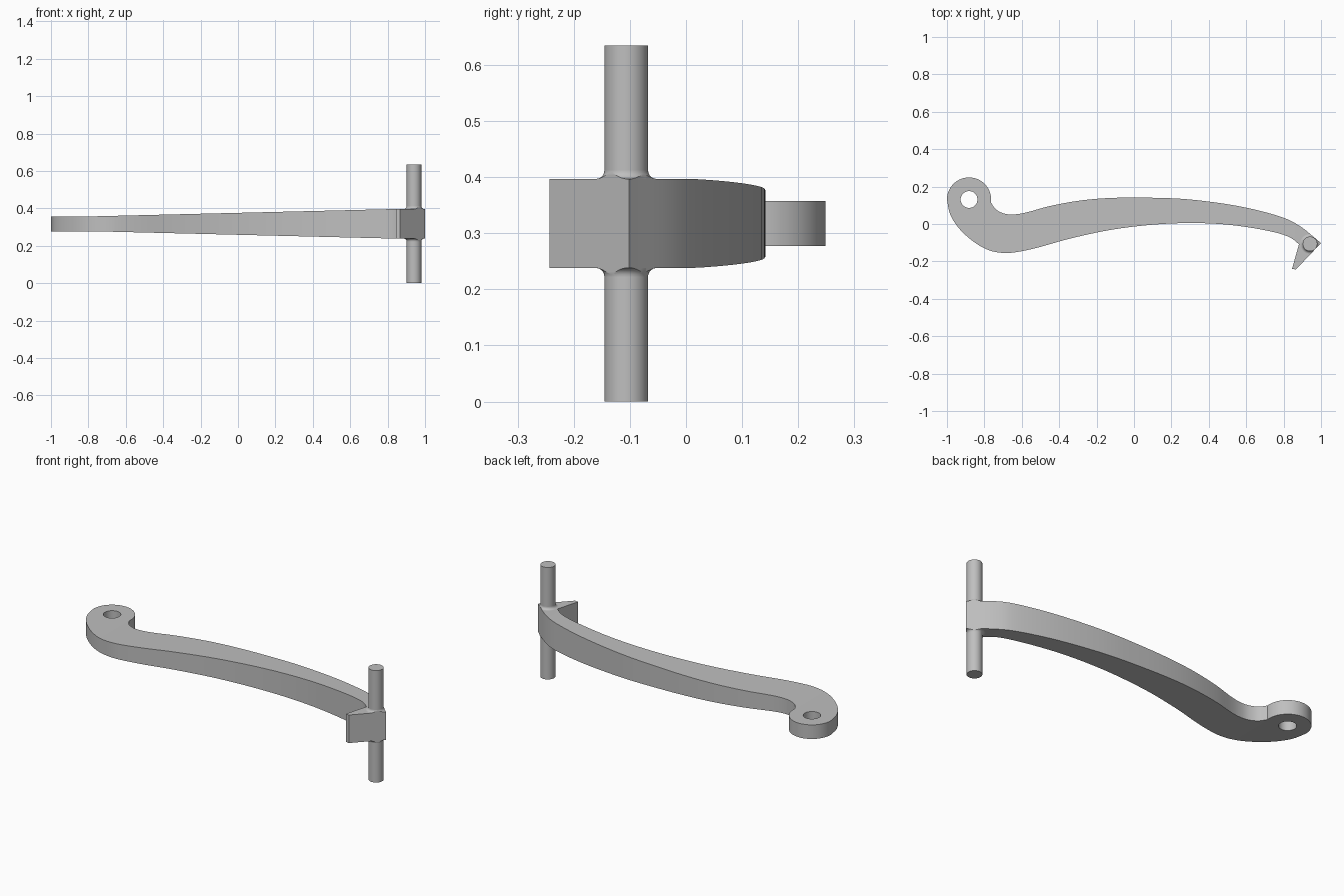
import bpy, bmesh, math
from mathutils import Vector

if "Cube" in bpy.data.objects:
    bpy.data.objects.remove(bpy.data.objects["Cube"], do_unlink=True)

MID = 0.3175                      # height of the lever's centre plane
THIN, THICK = 0.040, 0.0795       # half thickness at eye and at catch
TAPER_START, TAPER_END = -0.77, 0.86
EYE, EYE_R, HOLE_R = Vector((-0.882, 0.131)), 0.118, 0.045
PIN, PIN_R, FILLET = Vector((0.941, -0.1065)), 0.039, 0.015
PIN_TOP = 2 * MID

metal = bpy.data.materials.new("grey metal")
metal.use_nodes = True
GREY = (0.52, 0.52, 0.52, 1)
metal.diffuse_color = GREY
metal.node_tree.nodes["Principled BSDF"].inputs["Base Color"].default_value = GREY


def add_object(name, bm):
    bmesh.ops.recalc_face_normals(bm, faces=bm.faces)
    mesh = bpy.data.meshes.new(name)
    bm.to_mesh(mesh)
    bm.free()
    mesh.materials.append(metal)
    obj = bpy.data.objects.new(name, mesh)
    bpy.context.collection.objects.link(obj)
    return obj


def spline(points, steps=6):
    """Smooth curve through the points."""
    p = [Vector(q) for q in points]
    p = [2 * p[0] - p[1]] + p + [2 * p[-1] - p[-2]]
    out = []
    for a, b, c, d in zip(p, p[1:], p[2:], p[3:]):
        for i in range(steps):
            t = i / steps
            out.append(0.5 * (2 * b + (c - a) * t + (2 * a - 5 * b + 4 * c - d) * t ** 2
                              + (3 * b - a - 3 * c + d) * t ** 3))
    return out + [p[-2]]


def prism(outline, z0, z1):
    bm = bmesh.new()
    face = bm.faces.new([bm.verts.new((x, y, z0)) for x, y in outline])
    top = bmesh.ops.extrude_face_region(bm, geom=[face])["geom"]
    for v in top:
        if isinstance(v, bmesh.types.BMVert):
            v.co.z = z1
    return bm


def circle(centre, r, n=48):
    return [centre + r * Vector((math.cos(2 * math.pi * i / n), math.sin(2 * math.pi * i / n)))
            for i in range(n)]


def lathe(name, profile, centre, n=48):
    """Revolve (radius, height) points around a vertical axis, capped at both ends."""
    bm = bmesh.new()
    rings = [[bm.verts.new((p.x, p.y, z)) for p in circle(centre, r, n)] for r, z in profile]
    for a, b in zip(rings, rings[1:]):
        for i in range(n):
            j = (i + 1) % n
            bm.faces.new((a[i], a[j], b[j], b[i]))
    bm.faces.new(rings[0])
    bm.faces.new(rings[-1])
    return add_object(name, bm)


def boolean(obj, cutter, operation):
    mod = obj.modifiers.new(operation.lower(), "BOOLEAN")
    mod.object, mod.operation, mod.solver = cutter, operation, "EXACT"
    bpy.context.view_layer.objects.active = obj
    bpy.ops.object.modifier_apply(modifier=mod.name)


def smooth(obj):
    bpy.ops.object.select_all(action="DESELECT")
    obj.select_set(True)
    bpy.context.view_layer.objects.active = obj
    bpy.ops.object.shade_smooth_by_angle(angle=math.radians(30))
    for f in obj.data.polygons:
        if abs(f.normal.z) > 0.99:
            f.use_smooth = False


# Lever outline: back edge, hooked catch, front edge, round eye
back_edge = spline([(-0.765, 0.115), (-0.738, 0.078), (-0.695, 0.056), (-0.647, 0.051),
                    (-0.578, 0.061), (-0.449, 0.096), (-0.29, 0.125), (-0.128, 0.139),
                    (0.064, 0.141), (0.3, 0.131), (0.567, 0.094), (0.78, 0.04),
                    (0.888, -0.012), (1.0, -0.102)])
catch = [Vector((0.866, -0.243)), Vector((0.845, -0.24))]
front_edge = spline([(0.882, -0.108), (0.834, -0.072), (0.754, -0.045), (0.62, -0.019),
                     (0.46, 0), (0.275, 0.005), (0.085, -0.005), (-0.128, -0.032),
                     (-0.342, -0.078), (-0.503, -0.123), (-0.61, -0.147), (-0.69, -0.155),
                     (-0.77, -0.142), (-0.85, -0.1), (-0.93, -0.03), (-0.982, 0.05),
                     (-1.0, 0.131)])
eye_arc = [EYE + EYE_R * Vector((math.cos(a), math.sin(a)))
           for a in (math.pi * (1 - i / 32) for i in range(1, 33))]
outline = back_edge + catch + front_edge + eye_arc

# Lever body, thickening from the eye to the catch
bm = prism(outline, -1, 1)
for x in (TAPER_START, TAPER_END):
    bmesh.ops.bisect_plane(bm, geom=bm.verts[:] + bm.edges[:] + bm.faces[:],
                           plane_co=(x, 0, 0), plane_no=(1, 0, 0))
for v in bm.verts:
    t = (v.co.x - TAPER_START) / (TAPER_END - TAPER_START)
    v.co.z = MID + v.co.z * (THIN + (THICK - THIN) * min(max(t, 0), 1))
lever = add_object("lever_arm", bm)

# Hole through the eye
cutter = add_object("eye_hole_cutter", prism(circle(EYE, HOLE_R), 0, 1))
boolean(lever, cutter, "DIFFERENCE")
bpy.data.objects.remove(cutter, do_unlink=True)
smooth(lever)

# Pivot pin through the catch
smooth(lathe("pivot_pin", [(PIN_R, 0), (PIN_R, PIN_TOP)], PIN))

# Fillets where the pin meets the lever, trimmed to its outline
trim = add_object("fillet_trim", prism(outline, -0.5, 1.5))
for name, side in (("upper_fillet", 1), ("lower_fillet", -1)):
    curve = [(PIN_R + FILLET * (1 - math.sin(a)), MID + side * (THICK + FILLET * (1 - math.cos(a))))
             for a in (math.pi / 2 * i / 8 for i in range(9))]
    base = (curve[0][0], MID + side * (THICK - 0.01))
    fillet = lathe(name, [base] + curve, PIN)
    boolean(fillet, trim, "INTERSECT")
    smooth(fillet)
bpy.data.objects.remove(trim, do_unlink=True)
